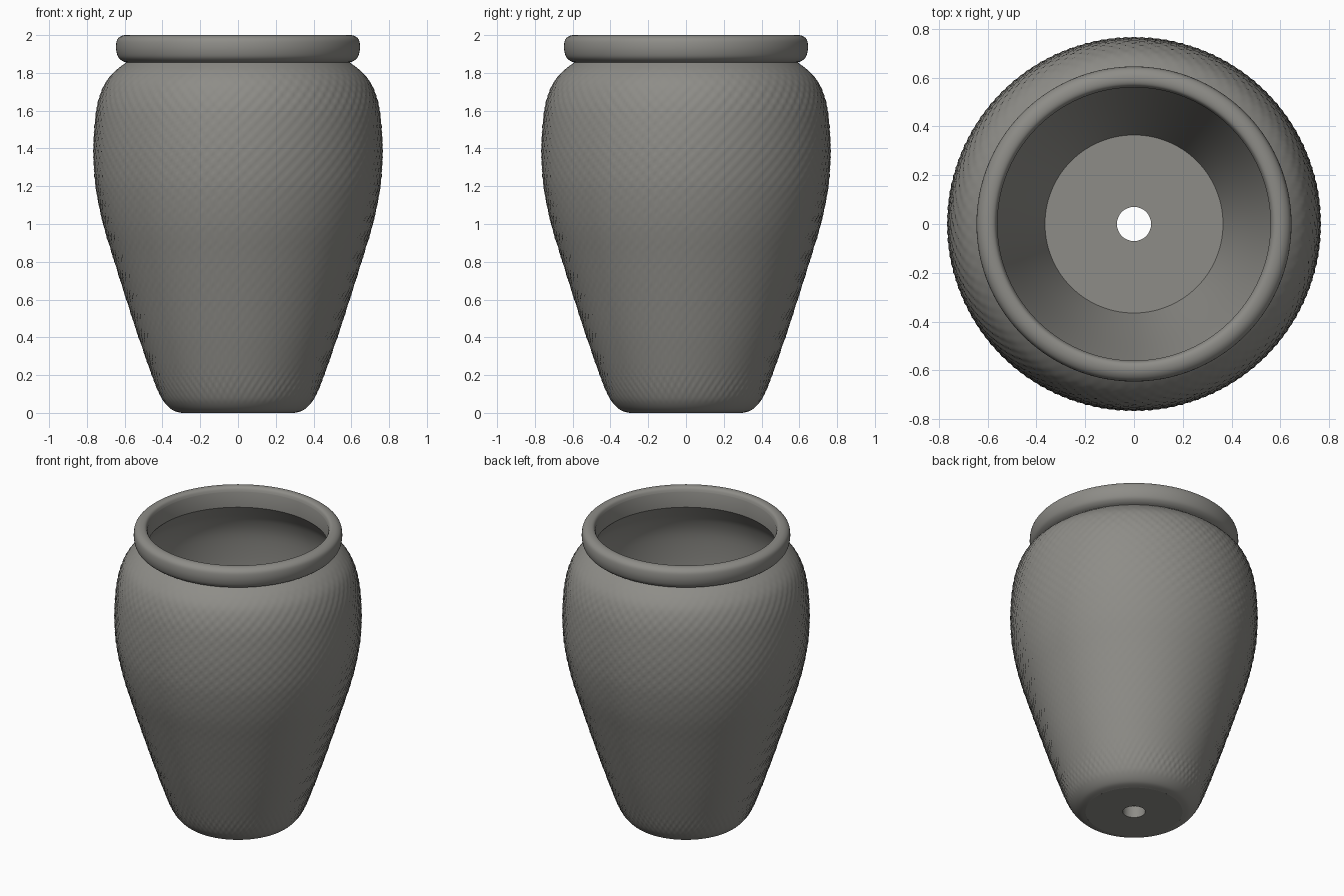
import bpy, bmesh, math

if "Cube" in bpy.data.objects:
    bpy.data.objects.remove(bpy.data.objects["Cube"])

stone = bpy.data.materials.new("warm grey stone")
stone.diffuse_color = (0.27, 0.265, 0.245, 1)
stone.use_nodes = True
stone.node_tree.nodes["Principled BSDF"].inputs["Base Color"].default_value = stone.diffuse_color


def spline(pts, sub):
    """Smooth Catmull-Rom curve through (radius, height) points."""
    p = [pts[0]] + pts + [pts[-1]]
    out = []
    for k in range(1, len(p) - 2):
        a, b, c, d = p[k - 1:k + 3]
        for s in range(sub):
            t = s / sub
            out.append(tuple(0.5 * (2 * b[i] + (c[i] - a[i]) * t
                       + (2 * a[i] - 5 * b[i] + 4 * c[i] - d[i]) * t * t
                       + (3 * b[i] - a[i] - 3 * c[i] + d[i]) * t ** 3) for i in (0, 1)))
    return out + [pts[-1]]


def relief(z, ang):
    """Shallow hammered dimples in rows and columns, fading at both ends."""
    fade = max(0, min(1, (z - 0.04) / 0.1, (1.84 - z) / 0.15))
    return 0.0035 * fade * math.cos(72 * ang) * math.cos(2 * math.pi * z / 0.066)


def revolve(name, profile, segs, bump=None):
    bm = bmesh.new()
    rings = []
    for r, z in profile:
        ring = []
        for j in range(segs):
            a = 2 * math.pi * j / segs
            rr = r + (bump(z, a) if bump else 0)
            ring.append(bm.verts.new((rr * math.cos(a), rr * math.sin(a), z)))
        rings.append(ring)
    for lo, hi in zip(rings, rings[1:]):
        for j in range(segs):
            k = (j + 1) % segs
            bm.faces.new((lo[j], lo[k], hi[k], hi[j]))
    me = bpy.data.meshes.new(name)
    bm.to_mesh(me)
    bm.free()
    me.materials.append(stone)
    ob = bpy.data.objects.new(name, me)
    bpy.context.collection.objects.link(ob)
    bpy.ops.object.select_all(action='DESELECT')
    ob.select_set(True)
    bpy.context.view_layer.objects.active = ob
    bpy.ops.object.shade_smooth_by_angle(angle=math.radians(40))
    return ob


# Dimpled outer wall
wall = [(0.30, 0), (0.345, 0.014), (0.385, 0.05), (0.415, 0.10), (0.455, 0.20),
        (0.525, 0.40), (0.59, 0.60), (0.653, 0.80), (0.713, 1.0), (0.75, 1.18),
        (0.763, 1.32), (0.763, 1.45), (0.752, 1.58), (0.733, 1.67),
        (0.70, 1.75), (0.65, 1.81), (0.592, 1.855)]
revolve("outer_wall", spline(wall, 8), 288, relief)

# Rounded rim with a straight inner lip
rim = [(0.592, 1.855), (0.615, 1.865), (0.635, 1.885), (0.645, 1.92), (0.645, 1.955),
       (0.637, 1.98), (0.616, 1.996), (0.59, 2.0), (0.57, 1.992), (0.56, 1.97)]
revolve("rim", spline(rim, 4) + [(0.56, 1.865)], 144)

# Inside wall, following the outer shape
inside = [(0.56, 1.865), (0.61, 1.80), (0.655, 1.73), (0.69, 1.62), (0.703, 1.45),
          (0.70, 1.30), (0.685, 1.15), (0.645, 0.95), (0.55, 0.65),
          (0.455, 0.35), (0.365, 0.08)]
revolve("inner_wall", spline(inside, 4), 144)

# Floor, drain hole and underside
revolve("base_with_drain", [(0.365, 0.08), (0.07, 0.08), (0.07, 0), (0.30, 0)], 144)
